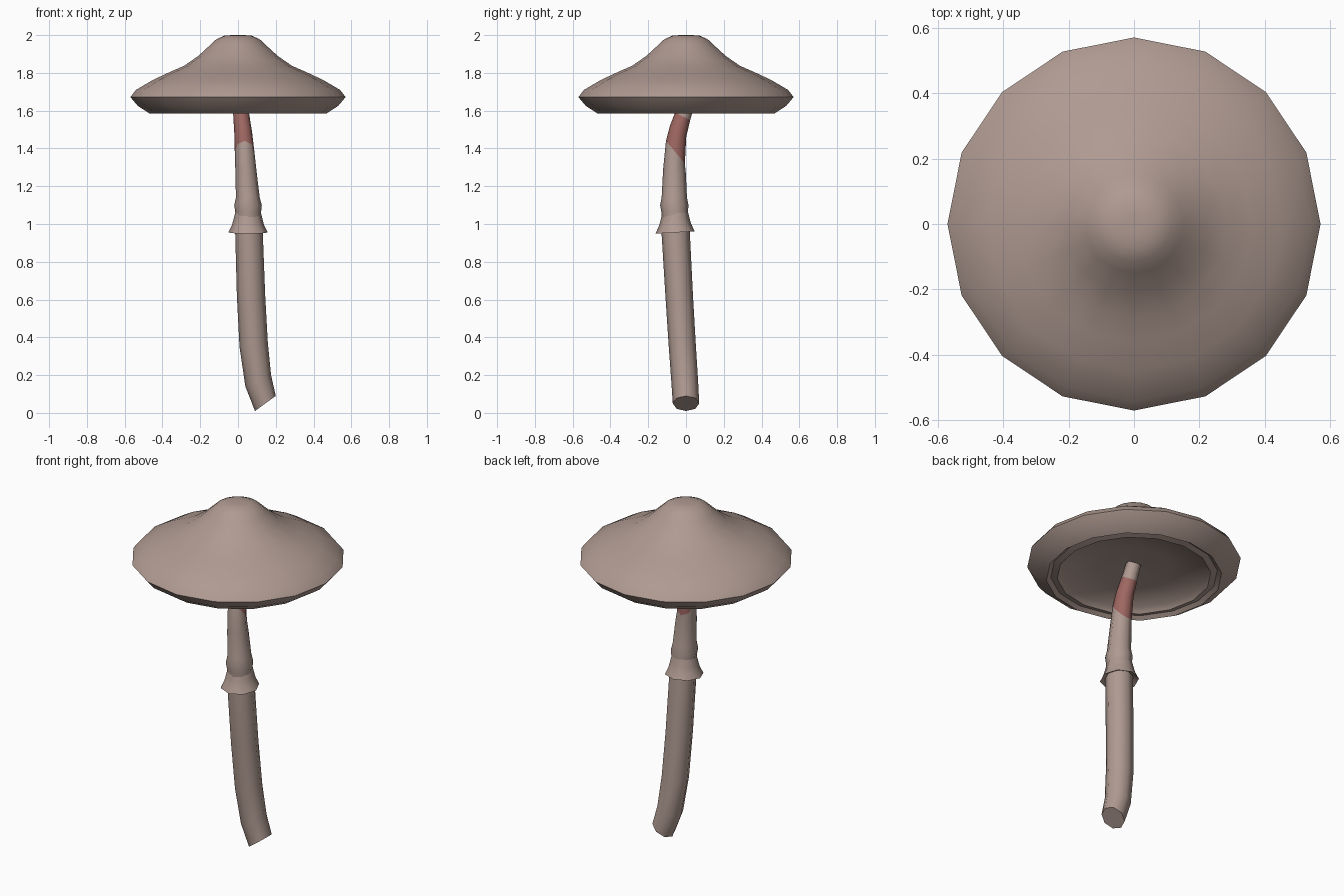
import bpy, bmesh, math

if "Cube" in bpy.data.objects:
    bpy.data.objects.remove(bpy.data.objects["Cube"])


def material(name, rgb):
    m = bpy.data.materials.new(name)
    m.diffuse_color = (*rgb, 1)
    m.use_nodes = True
    m.node_tree.nodes["Principled BSDF"].inputs["Base Color"].default_value = m.diffuse_color
    return m


beige = material("pale_brown", (0.43, 0.325, 0.285))
pink = material("dusty_red", (0.34, 0.135, 0.12))


def skin_rings(name, rings, sides, mats, close_ends=True, pink_bands=(), angle=50):
    """Join tilted rings (x, y, z, radius_x, radius_y, tilt_x, tilt_y) into a tube."""
    bm = bmesh.new()
    rows = []
    for x, y, z, rx, ry, tx, ty in rings:
        row = []
        for i in range(sides):
            a = math.tau * i / sides
            c, s = math.cos(a), math.sin(a)
            row.append(bm.verts.new((x + rx * c, y + ry * s, z + tx * c + ty * s)))
        rows.append(row)
    for k in range(len(rows) - 1):
        for i in range(sides):
            j = (i + 1) % sides
            f = bm.faces.new((rows[k][i], rows[k][j], rows[k + 1][j], rows[k + 1][i]))
            f.material_index = 1 if k in pink_bands else 0
    if close_ends:
        bm.faces.new(rows[0])
        bm.faces.new(rows[-1])
    bmesh.ops.recalc_face_normals(bm, faces=bm.faces[:])
    mesh = bpy.data.meshes.new(name)
    bm.to_mesh(mesh)
    bm.free()
    for m in mats:
        mesh.materials.append(m)
    ob = bpy.data.objects.new(name, mesh)
    bpy.context.collection.objects.link(ob)
    bpy.ops.object.select_all(action='DESELECT')
    ob.select_set(True)
    bpy.context.view_layer.objects.active = ob
    bpy.ops.object.shade_smooth_by_angle(angle=math.radians(angle))
    return ob


# Cap: sixteen-sided bell with a rolled rim and hollow underside
cap_profile = [
    (0.025, 2.0), (0.07, 1.998), (0.115, 1.978), (0.15, 1.945), (0.21, 1.89),
    (0.285, 1.838), (0.36, 1.805), (0.45, 1.763), (0.54, 1.71), (0.57, 1.672),
    (0.53, 1.625), (0.468, 1.585), (0.445, 1.602), (0.41, 1.592), (0.385, 1.62),
    (0.2, 1.638), (0.025, 1.66),
]
skin_rings("cap", [(0, 0, z, r, r, 0, 0) for r, z in cap_profile], 16, [beige])

# Stem: bent tapering tube with a slanted foot and a red band near the cap
stem = [
    (0.145, 0.0, 0.05, 0.055, 0.07, 0.04, 0),
    (0.107, -0.007, 0.17, 0.068, 0.071, 0.03, 0),
    (0.083, -0.02, 0.36, 0.075, 0.072, 0.01, 0),
    (0.069, -0.036, 0.62, 0.075, 0.073, 0, 0),
    (0.058, -0.055, 0.96, 0.073, 0.075, 0, 0),
    (0.054, -0.060, 1.06, 0.068, 0.070, 0, 0),
    (0.053, -0.062, 1.10, 0.073, 0.075, 0, 0),
    (0.052, -0.062, 1.14, 0.063, 0.067, 0, 0),
    (0.042, -0.061, 1.28, 0.056, 0.060, 0, -0.01),
    (0.035, -0.056, 1.38, 0.052, 0.050, 0, -0.06),
    (0.027, -0.042, 1.49, 0.047, 0.043, 0, -0.03),
    (0.018, -0.018, 1.57, 0.043, 0.040, 0, -0.02),
    (0.010, 0.010, 1.66, 0.038, 0.038, 0, -0.02),
]
skin_rings("stem", stem, 8, [beige, pink], pink_bands=(9, 10))

# Ring: flared skirt hanging around the stem
skirt = [(0.068, 1.06), (0.078, 1.02), (0.085, 0.995), (0.104, 0.955), (0.07, 0.972)]
skin_rings("stem_ring", [(0.053, -0.058, z, r, r, 0, 0.006) for r, z in skirt], 8,
           [beige], close_ends=False)
